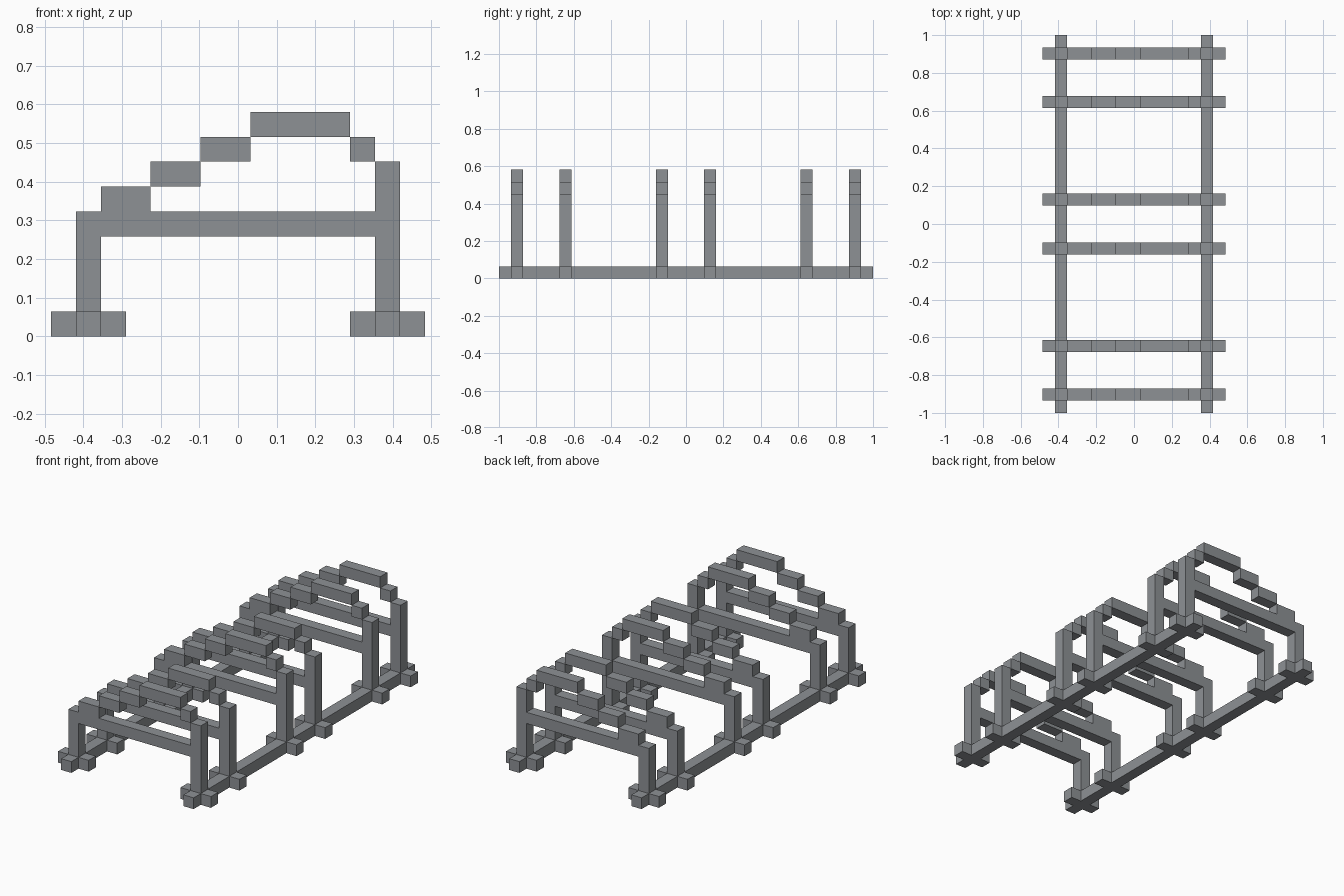
import bpy, bmesh
from mathutils import Vector

if "Cube" in bpy.data.objects:
    bpy.data.objects.remove(bpy.data.objects["Cube"])

U = 2 / 31                      # one block of the grid
ROWS = (1, 5, 13, 17, 25, 29)   # block rows holding a frame

grey = bpy.data.materials.new("steel_grey")
grey.diffuse_color = (0.27, 0.285, 0.30, 1)
grey.use_nodes = True
grey.node_tree.nodes["Principled BSDF"].inputs["Base Color"].default_value = grey.diffuse_color


def prism(bm, points, direction):
    """Extrude a closed outline (block units) along a direction."""
    verts = [bm.verts.new(p) for p in points]
    face = bm.faces.new(verts)
    out = bmesh.ops.extrude_face_region(bm, geom=[face], use_keep_orig=True)
    moved = [g for g in out["geom"] if isinstance(g, bmesh.types.BMVert)]
    bmesh.ops.translate(bm, verts=moved, vec=Vector(direction))


def finish(bm, name):
    """Centre, scale and link the mesh as a named object."""
    bmesh.ops.recalc_face_normals(bm, faces=bm.faces[:])
    for v in bm.verts:
        v.co = Vector((v.co.x - 7.5, v.co.y - 15.5, v.co.z)) * U
    mesh = bpy.data.meshes.new(name)
    bm.to_mesh(mesh)
    bm.free()
    mesh.materials.append(grey)
    bpy.context.collection.objects.link(bpy.data.objects.new(name, mesh))


# Base rails: a long beam with a foot stub on each side at every frame
edge = [(2, 0)]
for r in ROWS:
    edge += [(2, r), (3, r), (3, r + 1), (2, r + 1)]
edge.append((2, 31))
outline = edge + [(3 - x, y) for x, y in reversed(edge)]
for name, offset in (("left_base_rail", 0), ("right_base_rail", 12)):
    bm = bmesh.new()
    prism(bm, [(x + offset, y, 0) for x, y in outline], (0, 0, 1))
    finish(bm, name)

# Frame: two uneven posts, crossbar and the first step, as one profile
FRAME = [(1, 1), (2, 1), (2, 4), (13, 4), (13, 1), (14, 1), (14, 7),
         (13, 7), (13, 5), (4, 5), (4, 6), (2, 6), (2, 5), (1, 5)]
# Stepped arch blocks meeting edge to edge: x start, x end, z
STEPS = [(4, 6, 6), (6, 8, 7), (8, 12, 8), (12, 13, 7)]

for i, r in enumerate(ROWS, 1):
    bm = bmesh.new()
    prism(bm, [(x, r, z) for x, z in FRAME], (0, 1, 0))
    finish(bm, f"frame_{i}")
    bm = bmesh.new()
    for a, b, z in STEPS:
        prism(bm, [(a, r, z), (b, r, z), (b, r, z + 1), (a, r, z + 1)], (0, 1, 0))
    finish(bm, f"arch_steps_{i}")
